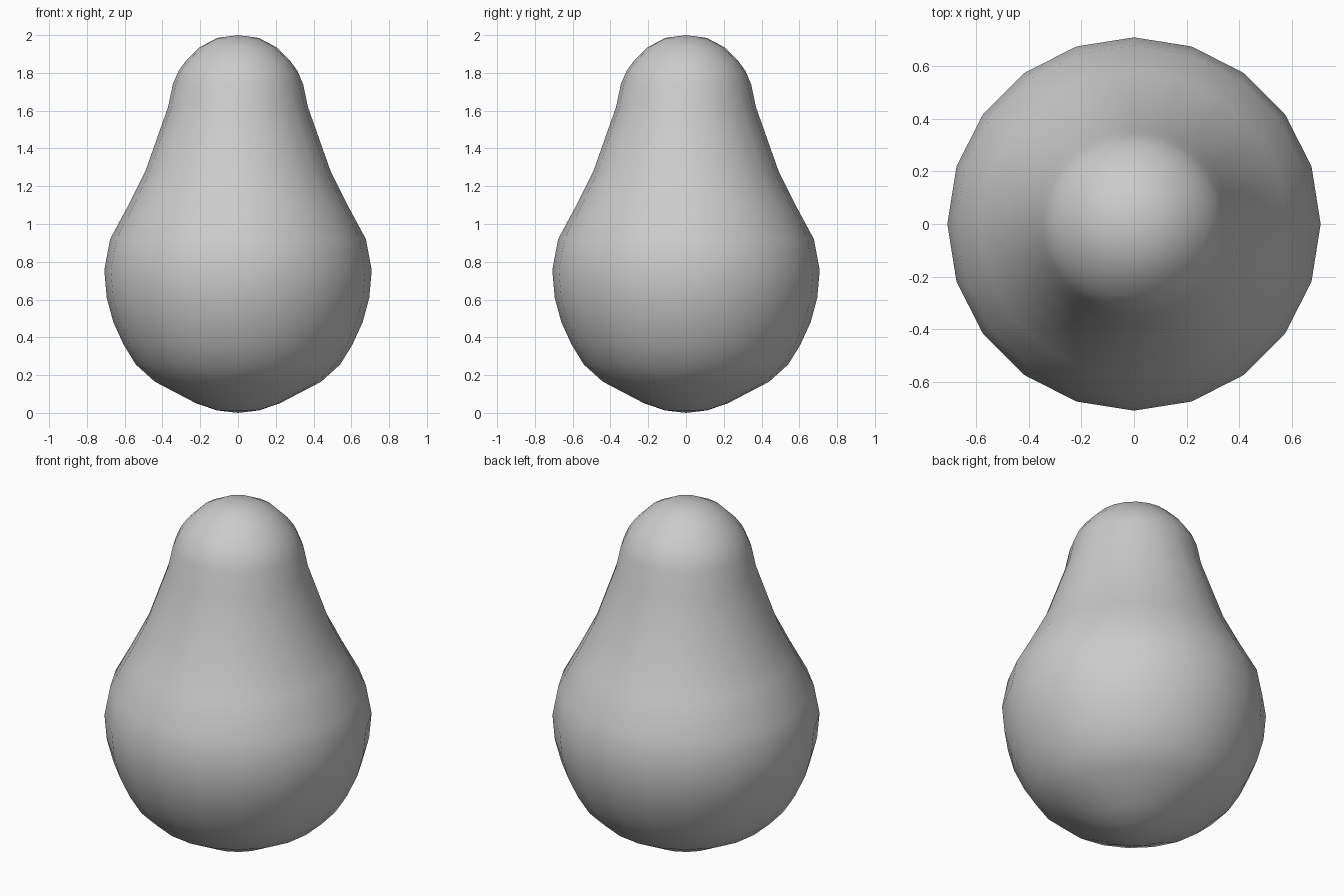
import bpy, bmesh, math

if "Cube" in bpy.data.objects:
    bpy.data.objects.remove(bpy.data.objects["Cube"])

SIDES = 20
# Pear outline: (radius, height) from just above the bottom pole to just below the top pole
PROFILE = [
    (0.11, 0.013), (0.22, 0.05), (0.44, 0.165), (0.54, 0.255), (0.605, 0.36),
    (0.66, 0.48), (0.695, 0.61), (0.708, 0.755), (0.677, 0.92), (0.58, 1.10),
    (0.492, 1.275), (0.43, 1.45), (0.37, 1.62), (0.345, 1.74), (0.315, 1.81),
    (0.275, 1.865), (0.205, 1.935), (0.11, 1.985),
]

bm = bmesh.new()

# Rings of the lathed body
rings = [[bm.verts.new((r * math.cos(2 * math.pi * i / SIDES),
                        r * math.sin(2 * math.pi * i / SIDES), z))
          for i in range(SIDES)] for r, z in PROFILE]
bottom = bm.verts.new((0, 0, 0))
top = bm.verts.new((0, 0, 2.0))

# Side walls and pole fans
for i in range(SIDES):
    j = (i + 1) % SIDES
    for a, b in zip(rings, rings[1:]):
        bm.faces.new((a[i], a[j], b[j], b[i]))
    bm.faces.new((bottom, rings[0][j], rings[0][i]))
    bm.faces.new((top, rings[-1][i], rings[-1][j]))

for f in bm.faces:
    f.smooth = True
bmesh.ops.recalc_face_normals(bm, faces=bm.faces)

mesh = bpy.data.meshes.new("pear_body")
bm.to_mesh(mesh)
bm.free()
bpy.context.collection.objects.link(bpy.data.objects.new("pear_body", mesh))
